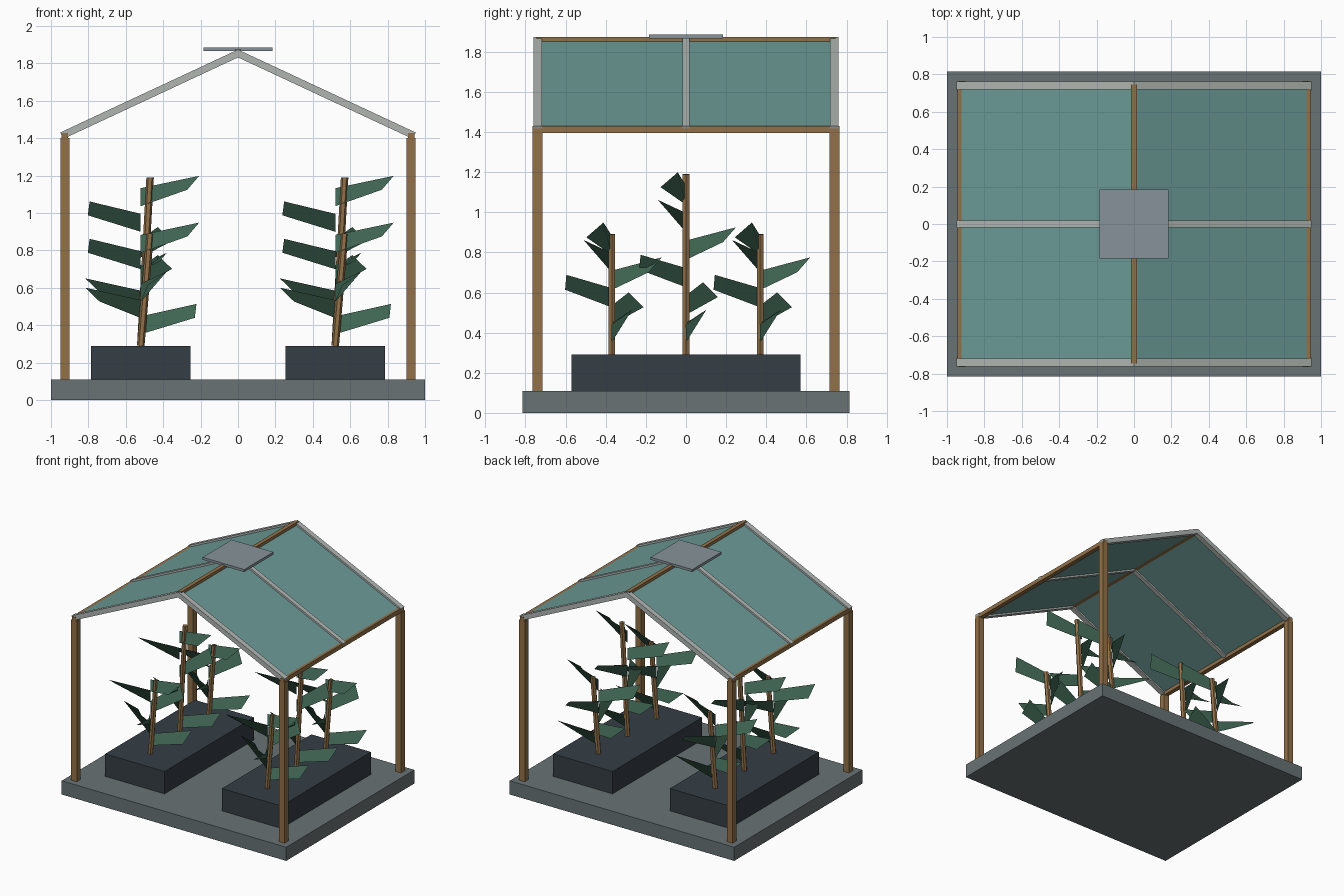
import bpy, bmesh, math
from mathutils import Vector

if "Cube" in bpy.data.objects:
    bpy.data.objects.remove(bpy.data.objects["Cube"])


def material(name, rgb):
    m = bpy.data.materials.new(name)
    m.diffuse_color = (*rgb, 1)
    m.use_nodes = True
    m.node_tree.nodes["Principled BSDF"].inputs["Base Color"].default_value = m.diffuse_color
    return m


WOOD = material("wood", (0.29, 0.165, 0.065))
GLASS = material("teal_glass", (0.15, 0.33, 0.31))
STONE = material("slab_grey", (0.14, 0.17, 0.175))
SOIL = material("planter_dark", (0.035, 0.047, 0.06))
METAL = material("rafter_metal", (0.44, 0.47, 0.45))
VENT = material("vent_metal", (0.24, 0.29, 0.32))
LEAF = material("leaf_green", (0.05, 0.13, 0.085))


def finish(name, bm, mat):
    me = bpy.data.meshes.new(name)
    bm.to_mesh(me)
    bm.free()
    me.materials.append(mat)
    ob = bpy.data.objects.new(name, me)
    bpy.context.collection.objects.link(ob)
    return ob


def box(name, center, size, mat, tilt=0.0):
    bm = bmesh.new()
    bmesh.ops.create_cube(bm, size=1)
    bmesh.ops.scale(bm, vec=size, verts=bm.verts)
    ob = finish(name, bm, mat)
    ob.location = center
    ob.rotation_euler.y = tilt
    return ob


def stalk(name, a, b, radius, mat):
    a, b = Vector(a), Vector(b)
    bm = bmesh.new()
    bmesh.ops.create_cone(bm, cap_ends=True, segments=6, radius1=radius,
                          radius2=radius, depth=(b - a).length)
    ob = finish(name, bm, mat)
    ob.location = (a + b) / 2
    ob.rotation_euler = (b - a).to_track_quat('Z', 'Y').to_euler()
    return ob


# Slab, ridge and roof vent
box("floor_slab", (0, 0, 0.055), (2, 1.63, 0.11), STONE)
box("ridge_beam", (0, 0, 1.857), (0.032, 1.49, 0.034), WOOD)
box("roof_vent", (0, 0, 1.876), (0.37, 0.37, 0.02), VENT)

# Posts, eaves, rafters and roof panels on both sides
eave, peak = Vector((0.935, 0, 1.417)), Vector((0, 0, 1.853))
slope = math.atan2(peak.z - eave.z, eave.x)
length = (peak - eave).length
for s, side in ((-1, "left"), (1, "right")):
    mid = (eave + peak) / 2
    mid.x *= s
    for y in (-0.74, 0.74):
        box(f"{side}_post", (s * 0.925, y, 0.755), (0.05, 0.05, 1.29), WOOD)
    box(f"{side}_eave_beam", (s * 0.926, 0, 1.412), (0.036, 1.53, 0.034), WOOD)
    for y, w in ((-0.74, 0.042), (0, 0.036), (0.74, 0.042)):
        box(f"{side}_rafter", (mid.x, y, mid.z), (length + 0.015, w, 0.038),
            METAL, s * slope)
    box(f"{side}_roof_panel", mid, (length - 0.02, 1.46, 0.01), GLASS, s * slope)


def leaves(name, x, y, z0, step):
    # Twisted four-sided leaves spiralling by the golden angle
    bm = bmesh.new()
    for i in range(6):
        a = math.radians(12 + 137.5 * i)
        z = z0 + step * i
        d = Vector((math.cos(a), 0.8 * math.sin(a), 0))
        perp = Vector((-math.sin(a), math.cos(a), 0))
        root = Vector((x, y, z))
        tip = root + d * 0.3 + Vector((0, 0, 0.077))
        w = perp * 0.05 + d * 0.015 + Vector((0, 0, 0.037))
        up = Vector((0, 0, 0.048))
        bm.faces.new([bm.verts.new(p) for p in
                      (root - up, tip - w, tip + w, root + up)])
    return finish(name, bm, LEAF)


# Planters, each with a tall middle plant and two short ones
for x in (-0.52, 0.52):
    box("planter", (x, 0, 0.2), (0.53, 1.14, 0.18), SOIL)
    for y, h, step in ((-0.37, 0.6, 0.087), (0, 0.9, 0.137), (0.37, 0.6, 0.087)):
        stalk("plant_stalk", (x, y, 0.29), (x + 0.05, y, 0.29 + h), 0.02, WOOD)
        leaves("plant_leaves", x, y, 0.40, step)
